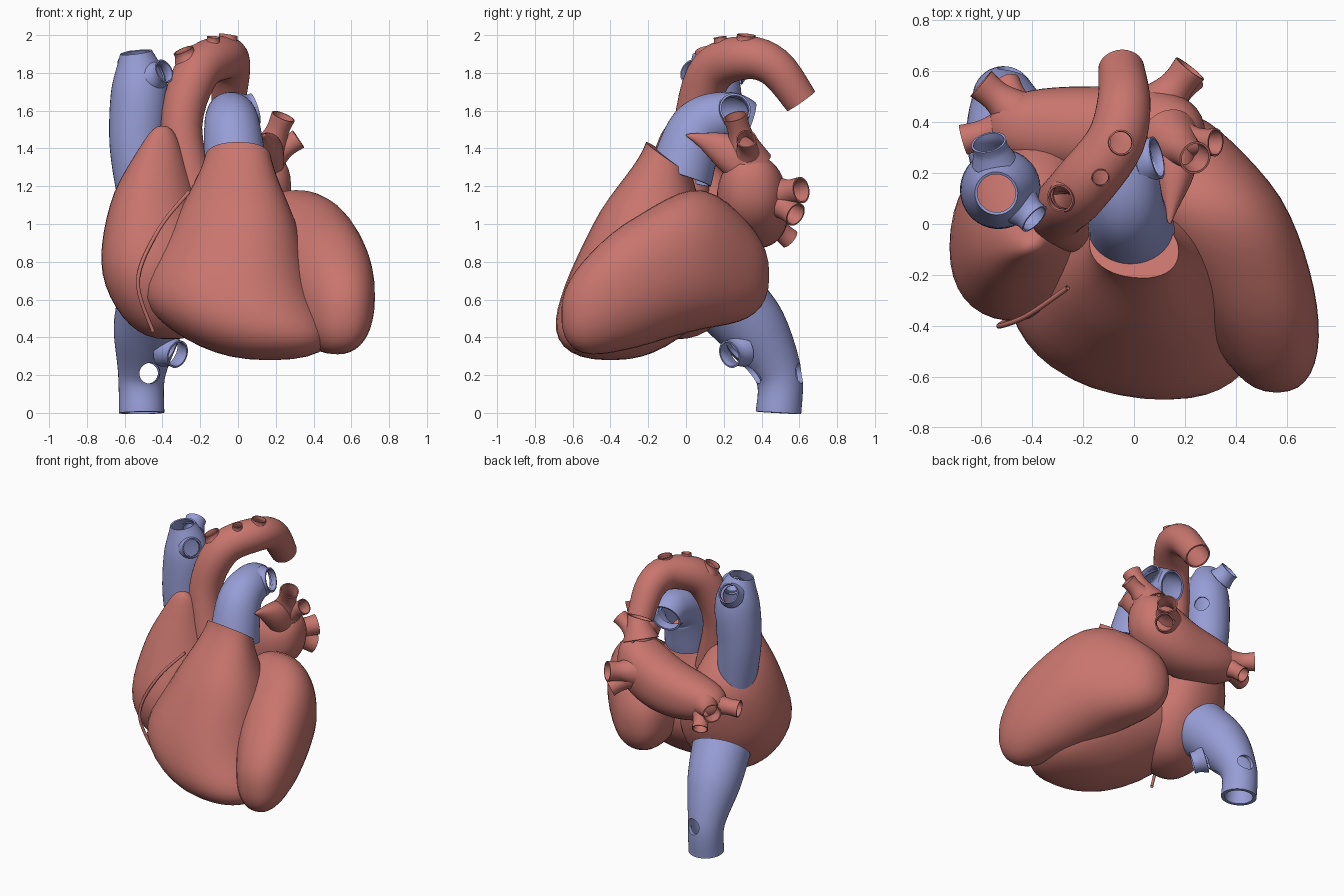
import bpy, bmesh, math
from mathutils import Vector

if "Cube" in bpy.data.objects:
    bpy.data.objects.remove(bpy.data.objects["Cube"])


def material(name, red, green, blue):
    mat = bpy.data.materials.new(name)
    mat.use_nodes = True
    mat.diffuse_color = (red, green, blue, 1)
    shader = next(node for node in mat.node_tree.nodes if node.type == "BSDF_PRINCIPLED")
    shader.inputs["Base Color"].default_value = (red, green, blue, 1)
    return mat


MUSCLE = material("muscle red", .58, .18, .155)
VEIN = material("vein blue", .31, .34, .67)
SIDES, STEPS = 40, 24
ANGLES = [math.tau * side / SIDES for side in range(SIDES)]
parts = []


def spline(keys, t):
    """Smooth value at t (from zero to one) through evenly spaced keys."""
    last = len(keys) - 1
    index = min(int(t * last), last - 1)
    u = t * last - index
    picks = [keys[min(max(index + offset, 0), last)] for offset in (-1, 0, 1, 2)]
    return [b + u / 2 * (c - a + u * (2 * a - 5 * b + 4 * c - d + u * (3 * b - a - 3 * c + d)))
            for a, b, c, d in zip(*picks)]


def full(value):
    """Push a sine or cosine outwards for a slightly squarer section."""
    return math.copysign(abs(value) ** .9, value)


def skin(name, mat, rings, capped):
    """Join rings of points into one object."""
    bm = bmesh.new()
    loops = [[bm.verts.new(point) for point in ring] for ring in rings]
    for low, high in zip(loops, loops[1:]):
        for side in range(SIDES):
            after = (side + 1) % SIDES
            bm.faces.new((low[side], low[after], high[after], high[side]))
    if capped:
        bm.faces.new(reversed(loops[0]))
        bm.faces.new(loops[-1])
    mesh = bpy.data.meshes.new(name)
    bm.to_mesh(mesh)
    bm.free()
    mesh.materials.append(mat)
    part = bpy.data.objects.new(name, mesh)
    bpy.context.collection.objects.link(part)
    parts.append(part)
    return part


def apply_modifier(part, modifier):
    bpy.context.view_layer.objects.active = part
    bpy.ops.object.modifier_apply(modifier=modifier.name)


def chamber(name, axis, start, end, keys, flat_end=False, shear=0, tilt=0):
    """Rounded body along an axis; each key is centre and half size, for both cross directions."""
    rings = []
    for step in range(STEPS + 1):
        t = (1 - math.cos(math.pi * step / STEPS)) / 2
        away = 0 if flat_end and t > .5 else abs(2 * t - 1)
        scale = max(1 - away ** 2.5, .001) ** .4
        mid_a, half_a, mid_b, half_b = spline(keys, t)
        ring = []
        for angle in ANGLES:
            across = full(math.cos(angle)) * half_a * scale
            depth = full(math.sin(angle)) * half_b * scale
            point = Vector()
            point[axis] = start + (end - start) * t - tilt * t ** 4 * depth
            point[(axis + 1) % 3] = mid_a + across
            point[(axis + 2) % 3] = mid_b + depth + shear * across
            ring.append(point)
        rings.append(ring)
    return skin(name, MUSCLE, rings, True)


def vessel(name, mat, *keys):
    """Open, hollow tube along keys of x, y, z and radius."""
    samples = [spline(keys, step / STEPS) for step in range(STEPS + 1)]
    path = [Vector(sample[:3]) for sample in samples]
    rings, side = [], Vector((1, .2, .1))
    for step, centre in enumerate(path):
        along = (path[min(step + 1, STEPS)] - path[max(step - 1, 0)]).normalized()
        side = (side - along * side.dot(along)).normalized()
        other = along.cross(side)
        radius = samples[step][3]
        rings.append([centre + (side * math.cos(angle) + other * math.sin(angle)) * radius
                      for angle in ANGLES])
    part = skin(name, mat, rings, False)
    wall = part.modifiers.new("wall", "SOLIDIFY")
    wall.thickness, wall.offset = keys[-1][3] / 8, -1
    apply_modifier(part, wall)
    return part


def cut(part, start, end, radius):
    """Cut a round opening through a vessel wall."""
    direction = end - start
    bpy.ops.mesh.primitive_cylinder_add(
        radius=radius, depth=direction.length, location=(start + end) / 2,
        rotation=direction.to_track_quat("Z", "Y").to_euler())
    cutter = bpy.context.object
    cutter.hide_render = True
    hole = part.modifiers.new("hole", "BOOLEAN")
    hole.operation, hole.object, hole.solver = "DIFFERENCE", cutter, "EXACT"
    apply_modifier(part, hole)
    bpy.data.objects.remove(cutter)


def branch(name, mat, base, tip, radius, parent=None):
    """Short side vessel with a wide root, opened into its parent vessel."""
    base, tip = Vector(base), Vector(tip)
    root = 1.9
    if parent:
        cut(parent, base, tip + (tip - base), radius * .9)
        base, root = base.lerp(tip, .6), 1.25
    middle = base.lerp(tip, .6)
    vessel(name, mat, (*base, radius * root), (*middle, radius), (*tip, radius))


# Ventricles
chamber("left_ventricle", 1, -.66, .44, [
    (.52, .33, .56, .23), (.68, .35, .46, .26), (.81, .38, .29, .31), (.73, .34, .15, .26)])
chamber("right_ventricle", 2, .28, 1.35, [
    (.17, .55, -.4, .43), (-.05, .47, -.24, .42), (-.02, .33, -.17, .3), (0, .175, -.09, .12)],
    flat_end=True, shear=-.1, tilt=.7)

# Atria, each with its pointed auricle
chamber("right_atrium", 2, .39, 1.52, [
    (-.36, .33, -.06, .32), (-.39, .34, -.03, .35), (-.43, .24, .02, .29), (-.4, .13, -.08, .1)],
    shear=.2)
chamber("left_atrium", 0, -.57, .28, [
    (.38, .17, 1.05, .15), (.36, .18, 1.06, .19), (.34, .22, 1.2, .27)])
chamber("left_auricle", 1, 0, .42, [
    (1.47, .02, .14, .02), (1.37, .11, .16, .08), (1.27, .17, .14, .1)])

# Pulmonary veins fan out from roots on each side
ROOTS = {"top": (.14, .33, 1.33), "left": (.07, .42, 1.15), "right": (-.42, .4, 1.05)}
for root, place, tip, radius in (
        ("top", "upper", (.24, .26, 1.57), .065), ("top", "side", (.32, .32, 1.45), .055),
        ("left", "lower", (.22, .61, 1.18), .07), ("left", "lowest", (.22, .58, 1.05), .065),
        ("right", "upper", (-.6, .55, 1.06), .065), ("right", "middle", (-.67, .33, 1.03), .06),
        ("right", "lower", (-.5, .55, .92), .055)):
    branch(f"{root}_{place}_vein", MUSCLE, ROOTS[root], tip, radius)

# Aorta and the three branches on its arch
aorta = vessel("aorta", MUSCLE, (-.22, 0, 1.1, .12), (-.3, .04, 1.5, .11), (-.22, .13, 1.8, .12),
               (-.08, .31, 1.88, .115), (-.04, .47, 1.83, .105), (-.05, .61, 1.65, .09))
for place, base, tip, radius in (
        ("front", (-.24, .13, 1.8), (-.29, .1, 1.92), .055),
        ("middle", (-.14, .2, 1.87), (-.13, .18, 1.99), .035),
        ("back", (-.07, .31, 1.88), (-.05, .32, 2), .05)):
    branch(f"{place}_arch_branch", MUSCLE, base, tip, radius, aorta)

# Pulmonary trunk, open at the back, with an artery to the left
trunk = vessel("pulmonary_trunk", VEIN, (-.01, -.03, 1.25, .17), (-.03, .06, 1.5, .15),
               (-.04, .22, 1.57, .13), (-.06, .33, 1.54, .11))
branch("left_pulmonary_artery", VEIN, (-.04, .23, 1.57), (.09, .26, 1.61), .085, trunk)

# Upper great vein, leaning at the top, with its branches and side opening
upper_vein = vessel("upper_great_vein", VEIN, (-.5, .12, 1.1, .13), (-.53, .13, 1.42, .15),
                    (-.52, .14, 1.72, .15), (-.54, .12, 1.91, .085))
for place, tip, radius in (("back", (-.57, .32, 1.86), .07), ("front", (-.39, .02, 1.81), .065)):
    branch(f"upper_vein_{place}_branch", VEIN, (-.52, .14, 1.74), tip, radius, upper_vein)
cut(upper_vein, Vector((-.53, .14, 1.58)), Vector((-.3, .3, 1.58)), .05)

# Lower great vein with a side branch and a gap through its wall
lower_vein = vessel("lower_great_vein", VEIN, (-.51, .49, 0, .12), (-.51, .49, .2, .125),
                    (-.48, .36, .44, .18), (-.43, .2, .62, .2))
cut(lower_vein, Vector((-.46, .2, .21)), Vector((-.49, .8, .21)), .055)
branch("lower_vein_branch", VEIN, (-.47, .38, .37), (-.32, .23, .31), .075, lower_vein)

# Thin vessel in the groove between right atrium and ventricle
vessel("groove_vessel", MUSCLE, (-.26, -.25, 1.17, .01), (-.42, -.36, .97, .01),
       (-.53, -.4, .7, .01), (-.45, -.35, .43, .01))

# Smooth shading with crisp vessel rims
bpy.ops.object.select_all(action="DESELECT")
for part in parts:
    part.select_set(True)
bpy.context.view_layer.objects.active = parts[0]
bpy.ops.object.shade_smooth_by_angle(angle=math.radians(45))
